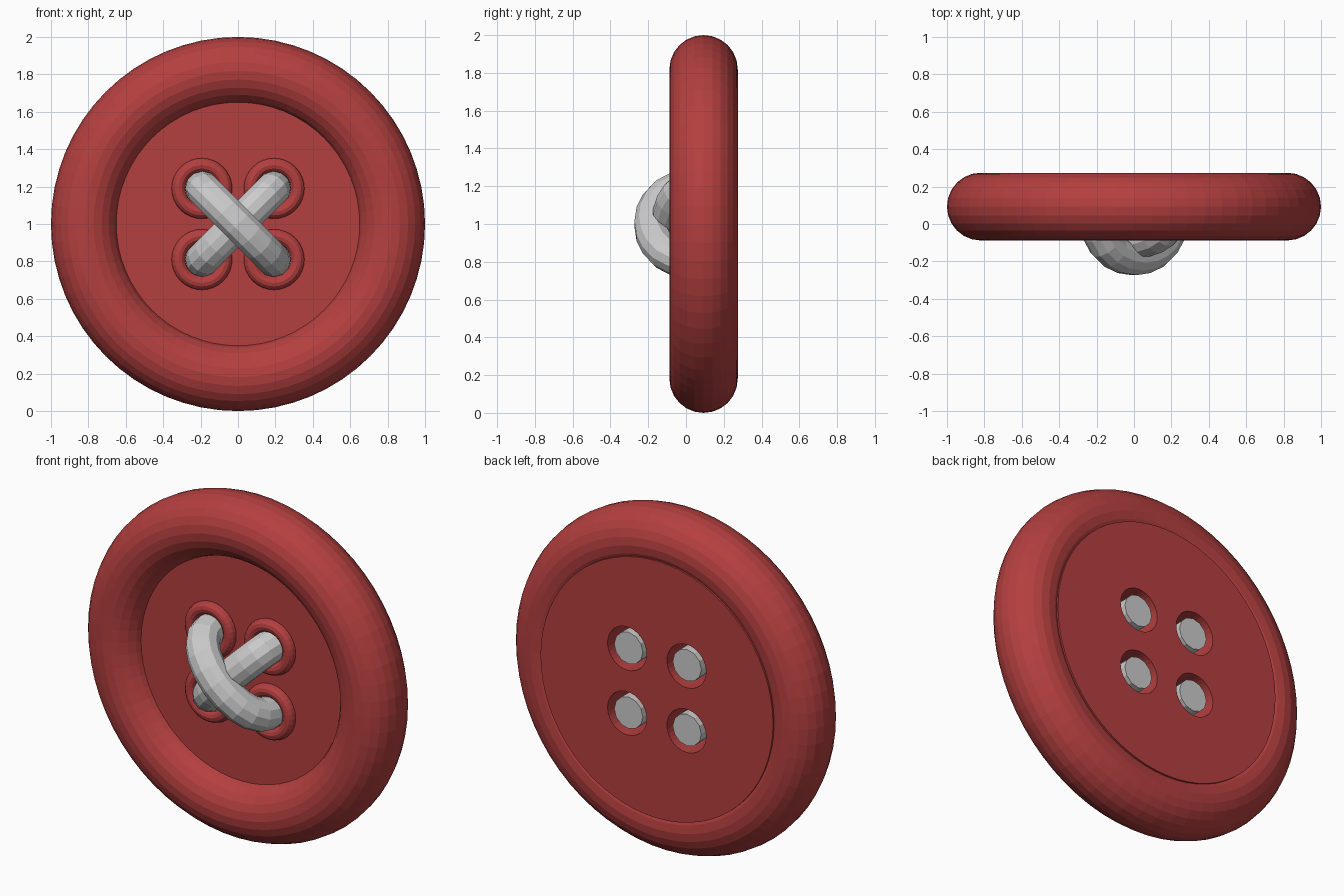
import bpy, math

if "Cube" in bpy.data.objects:
    bpy.data.objects.remove(bpy.data.objects["Cube"])

red = bpy.data.materials.new("red_plastic")
red.diffuse_color = (0.46, 0.05, 0.05, 1)
red.use_nodes = True
red.node_tree.nodes["Principled BSDF"].inputs["Base Color"].default_value = red.diffuse_color
FACE = (math.pi / 2, 0, 0)      # turns round parts to face -y
HOLES = [(sx * 0.193, 1 + sz * 0.19) for sx in (-1, 1) for sz in (-1, 1)]


def ring(name, x, y, z, major, minor, n, m):
    bpy.ops.mesh.primitive_torus_add(major_radius=major, minor_radius=minor,
                                     major_segments=n, minor_segments=m,
                                     location=(x, y, z), rotation=FACE)
    ob = bpy.context.object
    ob.name = name
    ob.data.materials.append(red)
    return ob


def disc(name, x, y0, y1, z, r, n):
    bpy.ops.mesh.primitive_cylinder_add(vertices=n, radius=r, depth=y1 - y0,
                                        location=(x, (y0 + y1) / 2, z), rotation=FACE)
    ob = bpy.context.object
    ob.name = name
    return ob


def thread(name, slope, base, depth):
    # legs run through two opposite holes, joined by an arch on the front
    pts = [(-1, 0.262)]
    for i in range(11):
        a = math.pi * i / 10
        pts.append((-math.cos(a), base - depth * math.sin(a)))
    pts.append((1, 0.262))
    cu = bpy.data.curves.new(name, 'CURVE')
    cu.dimensions = '3D'
    cu.bevel_depth = 0.093
    cu.bevel_resolution = 4
    cu.use_fill_caps = True
    sp = cu.splines.new('POLY')
    sp.points.add(len(pts) - 1)
    for p, (t, y) in zip(sp.points, pts):
        p.co = (0.19 * t, y, 1 + slope * 0.19 * t, 1)
    ob = bpy.data.objects.new(name, cu)
    bpy.context.collection.objects.link(ob)
    bpy.ops.object.select_all(action='DESELECT')
    ob.select_set(True)
    bpy.context.view_layer.objects.active = ob
    bpy.ops.object.convert(target='MESH')
    bpy.ops.object.shade_flat()


# Rounded outer rim
ring("rim", 0, 0.093, 1, 0.819, 0.181, 64, 24)

# Centre plate with four drilled holes
plate = disc("plate", 0, 0.03, 0.271, 1, 0.755, 64)
plate.data.materials.append(red)
for x, z in HOLES:
    cutter = disc("hole_cutter", x, -0.2, 0.5, z, 0.127, 32)
    mod = plate.modifiers.new("hole", 'BOOLEAN')
    mod.object = cutter
    mod.operation = 'DIFFERENCE'
    mod.solver = 'EXACT'
    bpy.context.view_layer.objects.active = plate
    bpy.ops.object.modifier_apply(modifier=mod.name)
    bpy.data.objects.remove(cutter)

# Raised lips around the holes
for x, z in HOLES:
    ring("hole_lip", x, 0.025, z, 0.125, 0.037, 32, 12)

# Crossed threads
thread("thread_under", 1, 0.03, 0.12)
thread("thread_over", -1, 0.0, 0.183)
